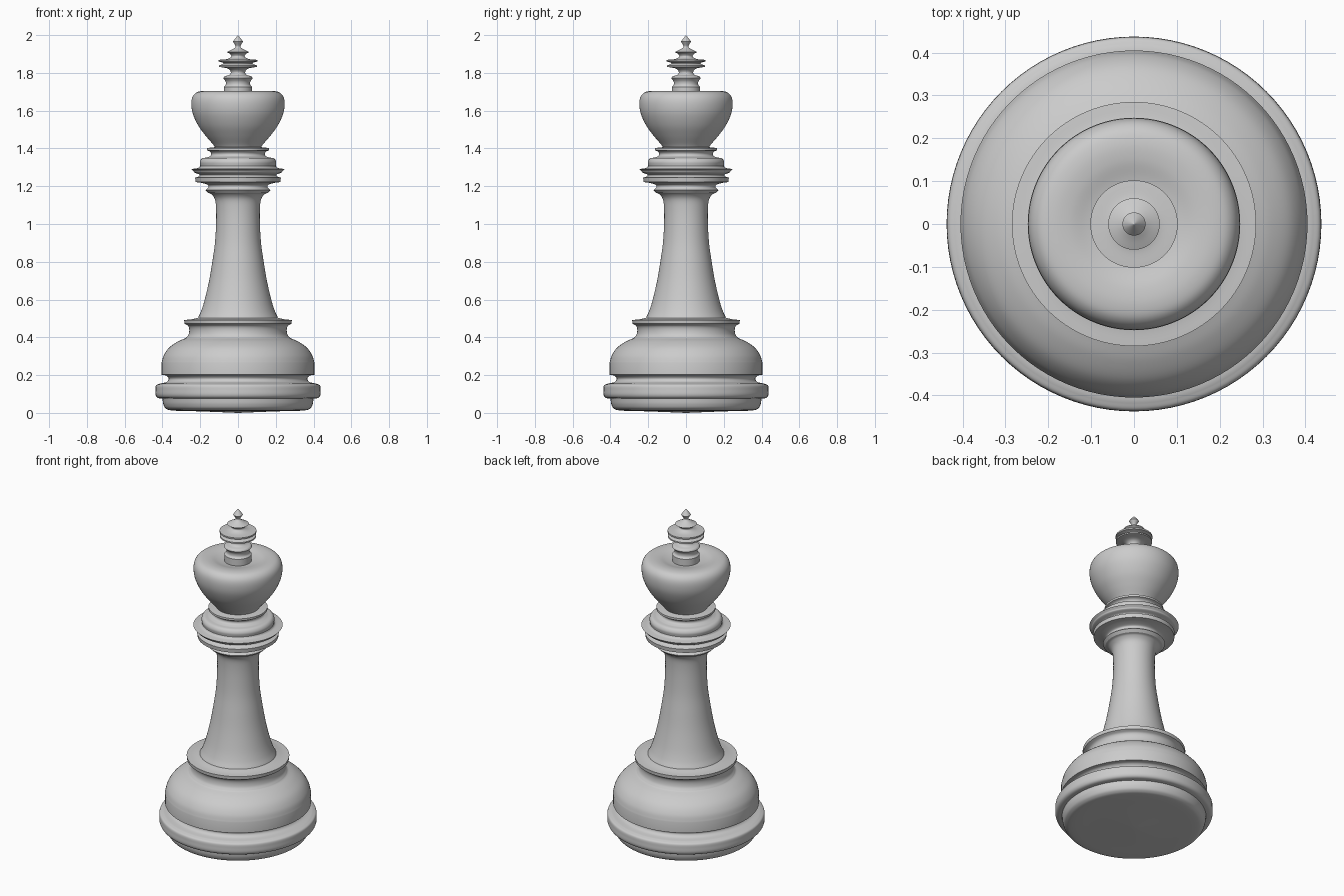
import bpy, bmesh, math
from mathutils import Vector

SIDES = 96


def smooth_run(pts, steps=6):
    """Catmull-Rom curve through one run of (radius, height) points."""
    if len(pts) < 3:
        return [Vector(p) for p in pts]
    p = [Vector(q) for q in pts]
    p = [2 * p[0] - p[1]] + p + [2 * p[-1] - p[-2]]
    out = []
    for a, b, c, d in zip(p, p[1:], p[2:], p[3:]):
        for i in range(steps):
            t = i / steps
            out.append(0.5 * (2 * b + (c - a) * t + (2 * a - 5 * b + 4 * c - d) * t * t
                              + (3 * b - a - 3 * c + d) * t ** 3))
    return out + [p[-2]]


def lathe(name, runs):
    """Turn smooth runs, joined at sharp corners, around the z axis."""
    prof = []
    for run in runs:
        for q in smooth_run(run):
            if not prof or (q - prof[-1]).length > 1e-4:
                prof.append(q)
    bm = bmesh.new()
    rings = []
    for r, z in prof:
        if r < 1e-4:
            rings.append([bm.verts.new((0, 0, z))] * SIDES)
        else:
            rings.append([bm.verts.new((r * math.cos(math.tau * i / SIDES),
                                        r * math.sin(math.tau * i / SIDES), z))
                          for i in range(SIDES)])
    for lo, hi in zip(rings, rings[1:]):
        for i in range(SIDES):
            j = (i + 1) % SIDES
            bm.faces.new(dict.fromkeys((lo[i], lo[j], hi[j], hi[i])))
    me = bpy.data.meshes.new(name)
    bm.to_mesh(me)
    bm.free()
    ob = bpy.data.objects.new(name, me)
    bpy.context.collection.objects.link(ob)
    bpy.ops.object.select_all(action='DESELECT')
    ob.select_set(True)
    bpy.context.view_layer.objects.active = ob
    bpy.ops.object.shade_smooth_by_angle(angle=math.radians(35))


# Foot: slightly domed underside, rounded rim and groove
lathe("foot", [
    [(0, 0), (0.2, 0.008), (0.34, 0.012), (0.38, 0.022), (0.395, 0.045), (0.4, 0.075)],
    [(0.4, 0.075), (0.425, 0.08), (0.436, 0.095), (0.437, 0.12), (0.434, 0.145), (0.415, 0.155)],
    [(0.415, 0.155), (0.38, 0.163), (0.367, 0.18), (0.38, 0.197), (0.405, 0.202)],
])

# Domed pedestal with flared lip
lathe("pedestal", [
    [(0.405, 0.202), (0.405, 0.265)],
    [(0.405, 0.265), (0.393, 0.305), (0.365, 0.345), (0.32, 0.377), (0.275, 0.397)],
    [(0.275, 0.397), (0.262, 0.415), (0.258, 0.44), (0.264, 0.46), (0.283, 0.472)],
    [(0.283, 0.472), (0.285, 0.492)],
    [(0.285, 0.492), (0.25, 0.495), (0.212, 0.503)],
])

# Tapering stem
lathe("stem", [
    [(0.212, 0.503), (0.195, 0.54), (0.176, 0.6), (0.153, 0.7), (0.136, 0.8),
     (0.122, 0.9), (0.116, 1.0), (0.116, 1.08), (0.122, 1.13), (0.14, 1.157), (0.158, 1.165)],
])

# Ringed collar
lathe("collar", [
    [(0.158, 1.165), (0.172, 1.18)],
    [(0.172, 1.18), (0.158, 1.193), (0.16, 1.207), (0.19, 1.217), (0.224, 1.222)],
    [(0.224, 1.222), (0.227, 1.245)],
    [(0.227, 1.245), (0.208, 1.252), (0.205, 1.262), (0.23, 1.272), (0.236, 1.28), (0.248, 1.291)],
    [(0.248, 1.291), (0.21, 1.297), (0.2, 1.308)],
    [(0.2, 1.308), (0.202, 1.33), (0.19, 1.347), (0.165, 1.352)],
    [(0.165, 1.352), (0.147, 1.36), (0.142, 1.372), (0.15, 1.384), (0.164, 1.39)],
    [(0.164, 1.39), (0.164, 1.402)],
    [(0.164, 1.402), (0.122, 1.407)],
])

# Bulbous head with dished top
lathe("head", [
    [(0.122, 1.407), (0.135, 1.425), (0.172, 1.468), (0.21, 1.52), (0.238, 1.58),
     (0.247, 1.63), (0.242, 1.67), (0.222, 1.695), (0.19, 1.704), (0.15, 1.702),
     (0.11, 1.692), (0.075, 1.685)],
])

# Stacked finial
lathe("finial", [
    [(0.075, 1.685), (0.075, 1.725)],
    [(0.075, 1.725), (0.065, 1.737), (0.066, 1.755), (0.078, 1.772)],
    [(0.078, 1.772), (0.07, 1.782), (0.045, 1.79), (0.038, 1.805), (0.055, 1.823), (0.1, 1.832)],
    [(0.1, 1.832), (0.1, 1.84)],
    [(0.1, 1.84), (0.08, 1.847), (0.08, 1.854), (0.102, 1.86)],
    [(0.102, 1.86), (0.102, 1.869)],
    [(0.102, 1.869), (0.06, 1.873), (0.036, 1.885), (0.042, 1.9), (0.06, 1.91)],
    [(0.06, 1.91), (0.035, 1.922), (0.015, 1.935), (0.014, 1.945), (0.027, 1.966)],
    [(0.027, 1.966), (0.012, 1.985), (0, 2.0)],
])
